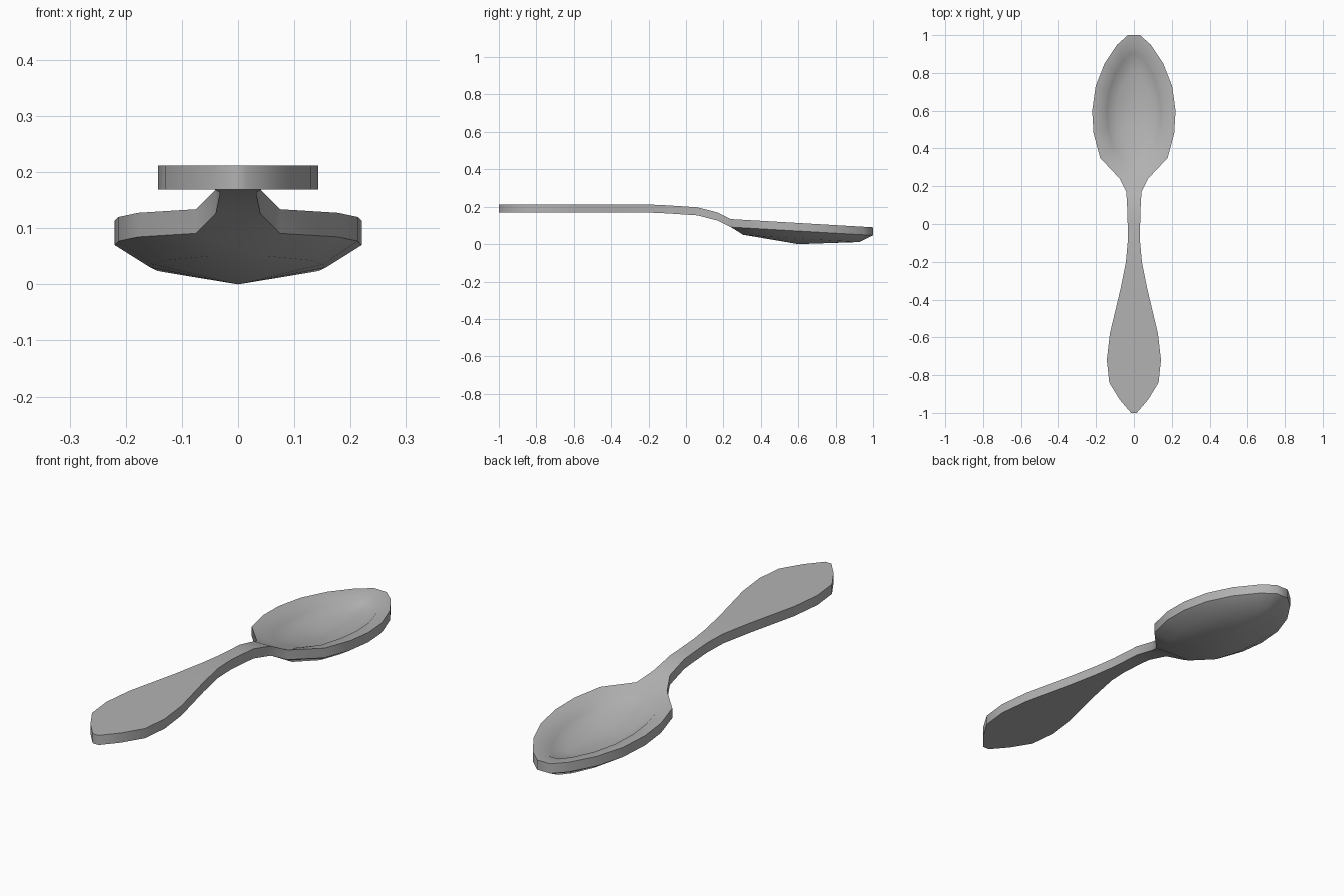
import bpy, bmesh, math

cube = bpy.data.objects.get("Cube")
if cube:
    bpy.data.objects.remove(cube, do_unlink=True)

THICK = 0.043
# Outline stations: (y, half width)
HANDLE = [(-1, .015), (-.93, .075), (-.84, .13), (-.72, .143), (-.58, .127),
          (-.34, .07), (-.2, .042), (-.1, .033), (0, .033), (.06, .034),
          (.17, .04), (.24, .075)]
BOWL = [(.24, .075), (.35, .178), (.48, .213), (.6, .22), (.73, .202),
        (.85, .155), (.95, .088), (1, .032)]
# Side profile of the upper surface: (y, z)
PROFILE = [(-1, .215), (-.17, .215), (.06, .2), (.17, .172), (.24, .137), (1, .093)]
CENTRE = 0.6


def top_z(y):
    for (y0, z0), (y1, z1) in zip(PROFILE, PROFILE[1:]):
        if y <= y1:
            return z0 + (z1 - z0) * (y - y0) / (y1 - y0)
    return PROFILE[-1][1]


bm = bmesh.new()


def vert(x, y, drop=0):
    return bm.verts.new((x, y, top_z(y) - drop))


def bridge(a, b, closed=False):
    n = len(a)
    for i in range(n if closed else n - 1):
        j = (i + 1) % n
        bm.faces.new((a[i], a[j], b[j], b[i]))


# Handle: flat strip with vertical edges
sections = [[vert(-w, y), vert(w, y), vert(w, y, THICK), vert(-w, y, THICK)]
            for y, w in HANDLE]
for a, b in zip(sections, sections[1:]):
    bridge(a, b, True)
bm.faces.new(sections[0])

# Bowl: concentric rings inside the outline, above and below
loop = [(w, y) for y, w in BOWL] + [(-w, y) for y, w in reversed(BOWL)]


def ring(sx, sy, drop, base=0, soft=0):
    out = []
    for x, y in loop:
        keep = min(1, max(0, (y - .24) / .2))
        d = drop * keep + soft * (1 - keep)
        out.append(vert(x * sx, CENTRE + (y - CENTRE) * sy, base + d))
    return out


upper = [ring(1, 1, 0), ring(.73, .83, .010, 0, .017), ring(.65, .75, .030, 0, .027),
         ring(.44, .5, .050, 0, .046), ring(.22, .25, .061, 0, .058)]
lower = [ring(1, 1, 0, THICK), ring(.71, .82, .04, THICK, .037)]
for rings, depth in ((upper, .066), (lower, THICK + .07)):
    for a, b in zip(rings, rings[1:]):
        bridge(a, b, True)
    apex = vert(0, CENTRE, depth)
    last = rings[-1]
    for i in range(len(last)):
        bm.faces.new((last[i], last[(i + 1) % len(last)], apex))
bridge(upper[0], lower[0])

bmesh.ops.remove_doubles(bm, verts=bm.verts, dist=1e-4)
bmesh.ops.recalc_face_normals(bm, faces=bm.faces)
low = min(v.co.z for v in bm.verts)
bmesh.ops.translate(bm, verts=bm.verts, vec=(0, 0, -low))

mesh = bpy.data.meshes.new("spoon")
bm.to_mesh(mesh)
bm.free()
spoon = bpy.data.objects.new("spoon", mesh)
bpy.context.collection.objects.link(spoon)

# Single grey metal colour
grey = bpy.data.materials.new("grey metal")
grey.use_nodes = True
colour = (.45, .45, .45, 1)
grey.diffuse_color = colour
grey.node_tree.nodes["Principled BSDF"].inputs["Base Color"].default_value = colour
mesh.materials.append(grey)

bpy.context.view_layer.objects.active = spoon
spoon.select_set(True)
bpy.ops.object.shade_smooth_by_angle(angle=math.radians(50))
